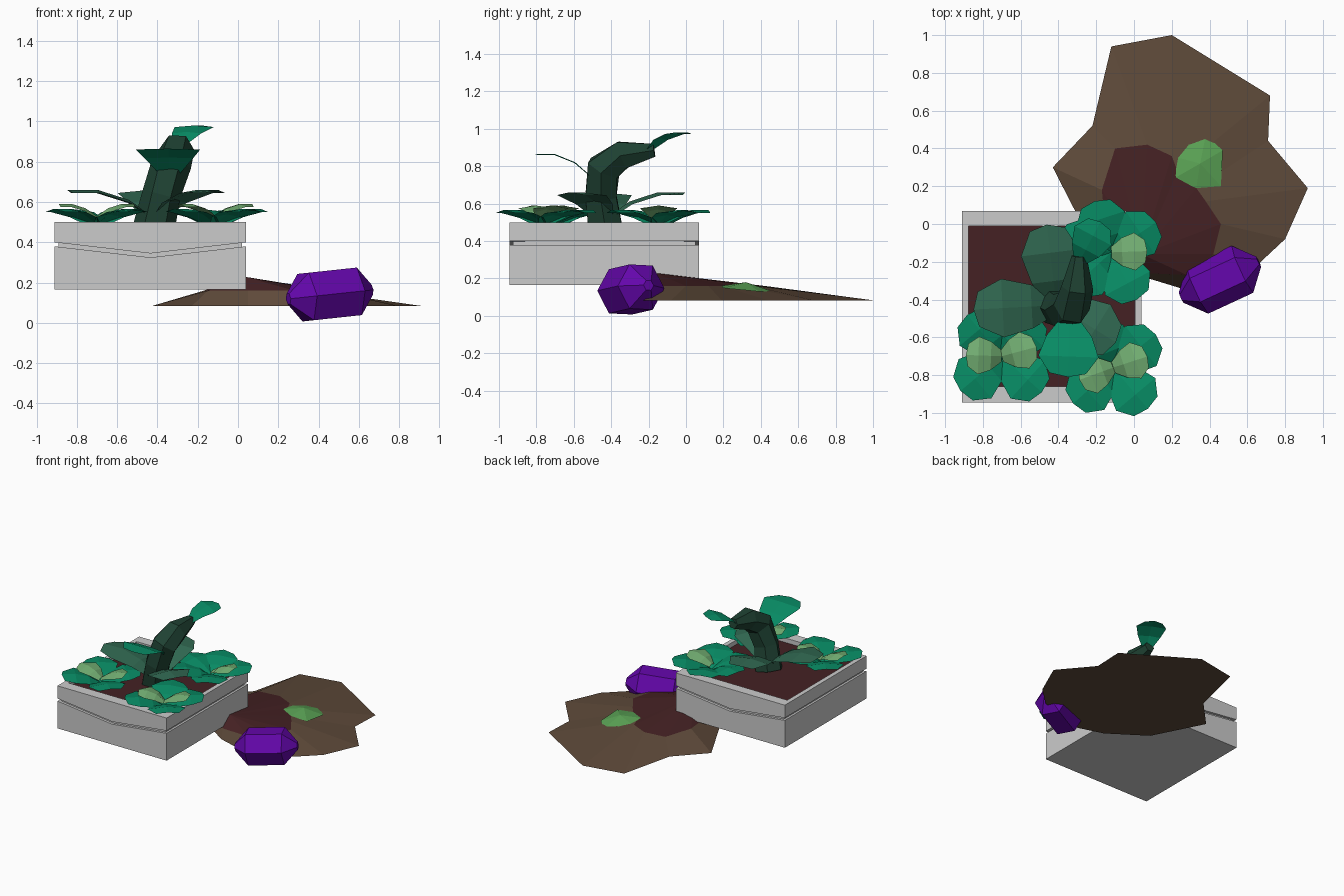
import bpy, math
from mathutils import Vector

if "Cube" in bpy.data.objects:
    bpy.data.objects.remove(bpy.data.objects["Cube"])


def mat(name, r, g, b):
    m = bpy.data.materials.new(name)
    m.diffuse_color = tuple((c / 255) ** 2.2 for c in (r, g, b)) + (1,)
    m.use_nodes = True
    m.node_tree.nodes["Principled BSDF"].inputs["Base Color"].default_value = m.diffuse_color
    return m


LEAF = mat("leaf_green", 16, 138, 100)
DARK = mat("dark_leaf_green", 52, 104, 82)
LIGHT = mat("light_leaf_green", 116, 176, 116)
TRUNK = mat("trunk_green", 36, 68, 54)
DIRT = mat("dirt_brown", 94, 75, 60)
SOIL = mat("soil_brown", 70, 38, 40)
GEM = mat("gem_purple", 100, 15, 170)
SPROUT = mat("sprout_green", 90, 160, 85)


def mesh(name, verts, faces, *mats):
    me = bpy.data.meshes.new(name)
    me.from_pydata([tuple(v) for v in verts], [], faces)
    for m in mats:
        me.materials.append(m)
    ob = bpy.data.objects.new(name, me)
    bpy.context.collection.objects.link(ob)
    return ob


def prism(name, profile, y0, y1, *mats):
    """Front profile (x, z), counter-clockwise from the front, extruded along y."""
    n = len(profile)
    verts = [(x, y, z) for y in (y0, y1) for x, z in profile]
    faces = [list(range(n)), list(range(2 * n - 1, n - 1, -1))]
    faces += [(i, i + n, (i + 1) % n + n, (i + 1) % n) for i in range(n)]
    return mesh(name, verts, faces, *mats)


def box(name, x0, x1, y0, y1, z0, z1, *mats):
    return prism(name, [(x0, z0), (x1, z0), (x1, z1), (x0, z1)], y0, y1, *mats)


def tube(name, path, radii, sides, m):
    """Faceted tube through the path; zero radius gives a pointed end."""
    pts = [Vector(p) for p in path]
    verts, faces = [], []
    for i, p in enumerate(pts):
        d = (pts[min(i + 1, len(pts) - 1)] - pts[max(i - 1, 0)]).normalized()
        u = Vector((1, 0, 0)) if abs(d.x) < 0.7 else Vector((0, 1, 0))
        u = (u - d * u.dot(d)).normalized()
        v = d.cross(u)
        for k in range(sides):
            a = 2 * math.pi * k / sides
            verts.append(p + (u * math.cos(a) + v * math.sin(a)) * radii[i])
    for i in range(len(pts) - 1):
        for k in range(sides):
            a, b = i * sides + k, i * sides + (k + 1) % sides
            faces.append((a, b, b + sides, a + sides))
    faces.append(list(range(sides))[::-1])
    faces.append(list(range(len(verts) - sides, len(verts))))
    return mesh(name, verts, faces, m)


def leaf(name, base, angle, length, half, rise, m, fold=0.015):
    """Blunt folded leaf: climbs from its base, then levels out."""
    a = math.radians(angle)
    fwd, side = Vector((math.cos(a), math.sin(a), 0)), Vector((-math.sin(a), math.cos(a), 0))
    verts, faces = [], []
    for t, w, h in ((0, 0.3, 0), (0.3, 0.75, 0.65), (0.65, 1, 1), (0.94, 0.6, 1)):
        for s in (-1, 0, 1):
            tip = 0.06 if t > 0.9 and s == 0 else 0
            z = h * rise - abs(s) * fold
            verts.append(Vector(base) + fwd * (t + tip) * length + side * s * w * half + Vector((0, 0, z)))
    for r in range(3):
        for c in range(2):
            i = r * 3 + c
            faces.append((i, i + 3, i + 4, i + 1))
    return mesh(name, verts, faces, m)


# Planter: lower block, notched front and back rim, plain side rims, recessed core
X0, X1, XM, Y0, Y1 = -0.91, 0.04, -0.435, -0.945, 0.07
prism("planter_base", [(X0, .165), (X1, .165), (X1, .38), (XM, .325), (X0, .38)], Y0, Y1)
RIM = [(X0, .40), (XM, .345), (X1, .40), (X1, .50), (X0, .50)]
prism("rim_front", RIM, Y0, -0.86)
prism("rim_back", RIM, -0.01, Y1)
box("rim_left", X0, -0.875, -0.86, -0.01, .40, .50)
box("rim_right", 0.005, X1, -0.86, -0.01, .40, .50)
box("planter_core", X0 + .02, X1 - .02, Y0 + .02, Y1 - .02, .30, .405)
box("planter_soil", -0.875, 0.005, -0.86, -0.01, .39, .465, SOIL)

# Dirt mound: flat base, brown skirt, dark peak
outer = [(-.43, .30), (-.23, -.09), (.05, -.28), (.28, -.35), (.65, -.22), (.80, -.08),
         (.92, .19), (.71, .44), (.72, .68), (.20, 1.0), (-.12, .94), (-.22, .52)]
inner = [(-.17, .18), (-.15, -.03), (.05, -.26), (.28, -.27), (.42, -.16), (.46, 0),
         (.38, .12), (.33, .19), (.23, .28), (.20, .36), (.07, .42), (-.10, .40)]
n = len(outer)
verts = [(x, y, .083) for x, y in outer] + [(x, y, .16) for x, y in inner] + [(.04, -.16, .228)]
faces = [(i, (i + 1) % n, (i + 1) % n + n, i + n) for i in range(n)]
faces += [(i + n, (i + 1) % n + n, 2 * n) for i in range(n)] + [list(range(n))[::-1]]
mound = mesh("dirt_mound", verts, faces, DIRT, SOIL)
for i in range(n, 2 * n):
    mound.data.polygons[i].material_index = 1

# Small flat leaf lying on the dirt
ring = [(.20, .36), (.21, .24), (.33, .19), (.46, .20), (.47, .39), (.38, .47), (.27, .45)]
verts = [(x, y, .222 - .126 * math.hypot(x - .04, y + .16)) for x, y in ring]
verts = [(x, y, z - .004) for x, y, z in verts] + [(.35, .32, .18)]
mesh("ground_leaf", verts, [(i, (i + 1) % 7, 7) for i in range(7)], SPROUT)

# Gem: six-sided crystal with pointed ends
c, ax = Vector((.455, -.295, .141)), Vector((.205, .095, .022))
tube("gem", [c + ax * t for t in (-1, -.58, .58, 1)], [.03, .137, .137, .03], 6, GEM)

# Bent trunk
tube("trunk", [(-.42, -.43, .46), (-.38, -.455, .64), (-.33, -.44, .79), (-.30, -.34, .86), (-.29, -.17, .885)],
     [.105, .095, .10, .085, .04], 6, TRUNK)

# Leaves growing from the trunk
leaf("front_leaf", (-.34, -.50, .74), -92, .31, .16, .125, LEAF, .004)
leaf("tip_leaf", (-.29, -.20, .89), 62, .24, .11, .09, LEAF, .008)
for i, (ang, ln) in enumerate(((183, .44), (97, .43), (-32, .37))):
    leaf(f"base_leaf_{i}", (-.41, -.43, .52), ang, ln, .155, .14, DARK)

# Three low clusters: broad leaves with lighter ones on top
clusters = {
    "left": ((-.70, -.70), (-140, -42, 48, 130), (178, 15)),
    "front": ((-.11, -.76), (38, -50, -138, 112), (200, 18)),
    "right": ((-.12, -.15), (108, 34, -62, 222, 165), (2,)),
}
for name, ((x, y), broad, light) in clusters.items():
    for i, ang in enumerate(broad):
        leaf(f"{name}_broad_leaf_{i}", (x, y, .49), ang, .285, .135, .075, LEAF)
    for i, ang in enumerate(light):
        leaf(f"{name}_light_leaf_{i}", (x, y, .53), ang, .19, .10, .06, LIGHT)
